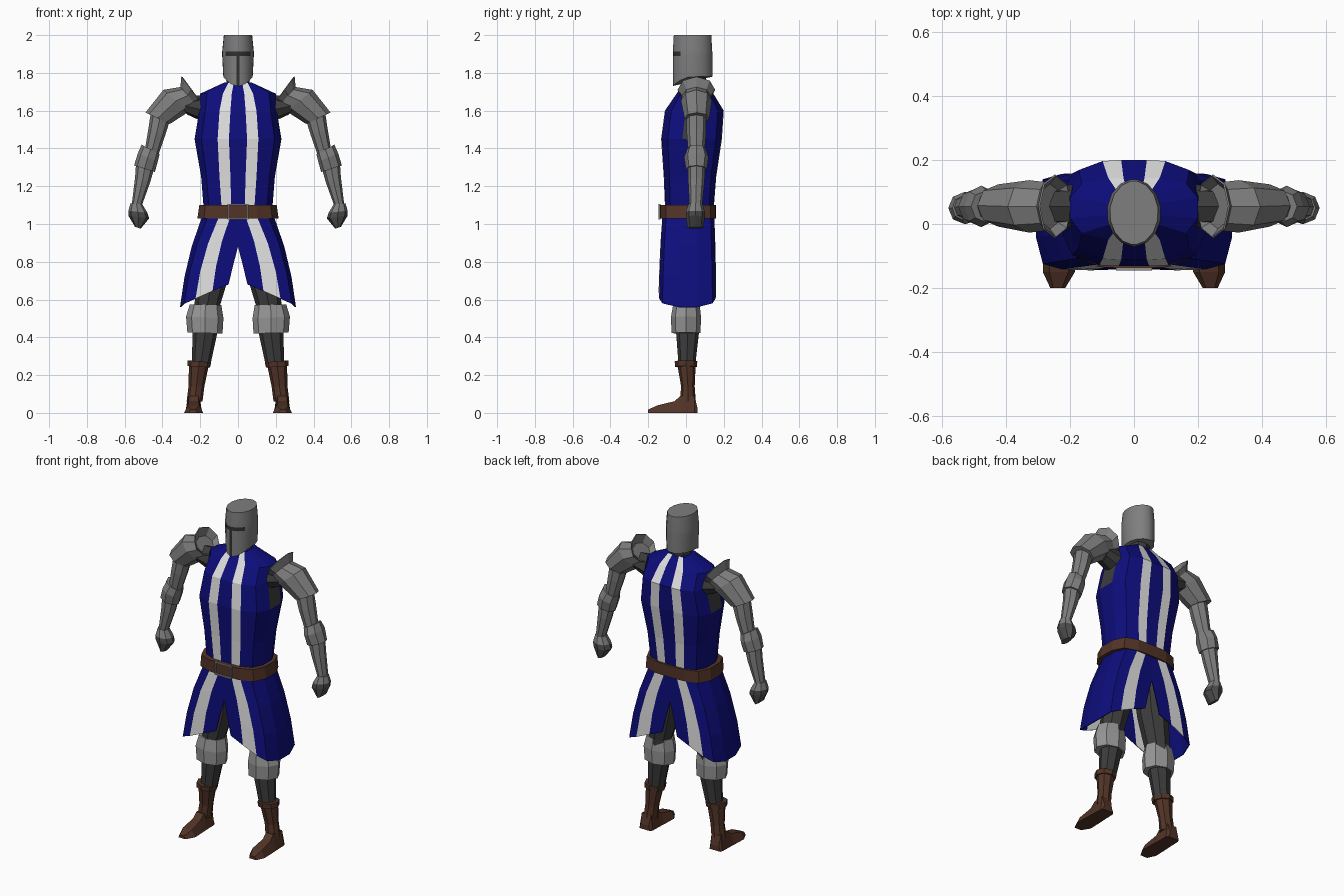
import bpy, bmesh, math
from math import sin, cos, pi, radians

if "Cube" in bpy.data.objects:
    bpy.data.objects.remove(bpy.data.objects["Cube"])


def material(name, r, g, b):
    m = bpy.data.materials.new(name)
    m.diffuse_color = (r, g, b, 1)
    m.use_nodes = True
    m.node_tree.nodes["Principled BSDF"].inputs["Base Color"].default_value = m.diffuse_color
    return m


STEEL = material("steel", 0.21, 0.21, 0.21)
LIGHT = material("light steel", 0.30, 0.30, 0.30)
MAIL = material("dark mail", 0.045, 0.045, 0.045)
GLOVE = material("dark glove", 0.075, 0.075, 0.075)
BLUE = material("blue cloth", 0.004, 0.004, 0.20)
WHITE = material("white cloth", 0.75, 0.75, 0.75)
LEATHER = material("brown leather", 0.085, 0.034, 0.02)
SLIT = material("visor slit", 0.03, 0.03, 0.03)


def loft(name, rings, mats, pick=None, closed=True, caps=True, mirror=True):
    """Skin a stack of rings; pick(row, column) gives the material index."""
    bm = bmesh.new()
    rows = [[bm.verts.new(p) for p in ring] for ring in rings]
    n = len(rows[0])
    for i in range(len(rows) - 1):
        for j in range(n if closed else n - 1):
            k = (j + 1) % n
            f = bm.faces.new((rows[i][j], rows[i + 1][j], rows[i + 1][k], rows[i][k]))
            f.material_index = pick(i, j) if pick else 0
    if caps:
        bm.faces.new(rows[0])
        bm.faces.new(rows[-1][::-1])
        if closed:
            bmesh.ops.recalc_face_normals(bm, faces=bm.faces)
    me = bpy.data.meshes.new(name)
    bm.to_mesh(me)
    bm.free()
    for m in mats:
        me.materials.append(m)
    ob = bpy.data.objects.new(name, me)
    bpy.context.collection.objects.link(ob)
    if mirror:
        ob.modifiers.new("mirror", 'MIRROR')
    return ob


def limb_ring(xi, zi, xo, zo, yc, ry, n=8):
    """Ellipse spanning an inner and an outer silhouette point."""
    ring = []
    for k in range(n):
        c, s = cos(2 * pi * k / n) / 2, sin(2 * pi * k / n)
        ring.append(((xi + xo) / 2 + (xo - xi) * c, yc + ry * s, (zi + zo) / 2 + (zo - zi) * c))
    return ring


def limb(name, mat, *rows, caps=True):
    return loft(name, [limb_ring(*r) for r in rows], [mat], caps=caps)


def body_ring(z, a, b, w, yf, yb):
    """Half cross-section, front to back; a and b are the stripe edges."""
    m, h = (yf + yb) / 2, (yb - yf) / 2
    return [(x, m + h * y, z) for x, y in (
        (0, -1), (a, -1), (b, -.98), (b + (w - b) * .7, -.78), (w, -.3),
        (w, .35), (b + (w - b) * .7, .8), (b, .98), (a, 1), (0, 1))]


# Tunic body with stripes and mail armholes
def tunic_colour(i, j):
    if j in (1, 7):
        return 1
    return 2 if j == 4 and i in (1, 2) else 0


loft("tunic_body", [body_ring(*r) for r in (
    (1.75, .022, .05, .07, -.01, .10),
    (1.69, .033, .08, .20, -.05, .145),
    (1.60, .040, .098, .205, -.112, .20),
    (1.45, .048, .108, .23, -.132, .19),
    (1.25, .040, .098, .195, -.118, .16),
    (1.06, .035, .085, .18, -.11, .145))],
    [BLUE, WHITE, MAIL], tunic_colour, closed=False)

# Flared skirt, split at front and back
top = [(.0, -.125), (.04, -.125), (.10, -.125), (.16, -.105), (.19, -.03),
       (.19, .06), (.16, .13), (.10, .15), (.04, .15), (0, .15)]
hem = [(.05, -.142, .68), (.135, -.145, .645), (.225, -.142, .605), (.285, -.125, .58), (.307, -.04, .56),
       (.307, .06, .56), (.285, .14, .58), (.225, .157, .605), (.135, .16, .645), (.05, .158, .68)]
rings = []
for f, g, cx, cz in ((0, 0, 0, 1.04), (.33, .47, 0, .88), (.67, .8, .026, .78), (1, 1, .05, .68)):
    ring = []
    for j, ((x0, y0), (x1, y1, z1)) in enumerate(zip(top, hem)):
        y = y0 + (y1 - y0) * g
        if j in (0, 9):
            ring.append((cx, y, cz))
        else:
            ring.append((x0 + (x1 - x0) * g, y, 1.04 + (z1 - 1.04) * f))
    rings.append(ring)
skirt = loft("tunic_skirt", rings, [BLUE, WHITE], lambda i, j: int(j in (1, 7)), closed=False, caps=False)
skirt.modifiers.new("thickness", 'SOLIDIFY').thickness = 0.005

# Belt and buckle frame
loft("belt", [body_ring(1.10, .04, .10, .205, -.138, .16),
              body_ring(1.03, .04, .10, .215, -.138, .16)], [LEATHER], closed=False)


def bar(name, x0, x1, z0, z1, mirror):
    ring = lambda z: [(x0, -.146, z), (x1, -.146, z), (x1, -.136, z), (x0, -.136, z)]
    loft(name, [ring(z1), ring(z0)], [LIGHT], mirror=mirror)


bar("buckle_side", .048, .056, 1.025, 1.105, True)
bar("buckle_top", -.056, .056, 1.097, 1.105, False)
bar("buckle_bottom", -.056, .056, 1.025, 1.033, False)

# Helmet with visor slit and dark centre line
half = [5, 28, 52, 76, 100, 125, 150, 172]
angles = [radians(a) for a in half + [360 - a for a in reversed(half)]]


def helmet_ring(z, rx, ry, dip=0):
    return [(rx * sin(a), .035 - ry * cos(a), z - dip * max(0, cos(a)) ** 2) for a in angles]


def helmet_colour(i, j):
    return int((i == 1 and j in (0, 1, 13, 14, 15)) or (i > 1 and j == 15))


helmet = loft("helmet", [helmet_ring(2.0, .076, .1), helmet_ring(1.912, .085, .105),
                         helmet_ring(1.89, .085, .105), helmet_ring(1.78, .079, .105, .05)],
              [STEEL, SLIT], helmet_colour, mirror=False)
bpy.context.view_layer.objects.active = helmet
helmet.select_set(True)
bpy.ops.object.shade_smooth_by_angle(angle=radians(35))

# Mail neck
loft("neck", [limb_ring(-.06, z, .06, z, .045, .06) for z in (1.82, 1.70)], [MAIL], mirror=False)

# Arms: mail sleeve, shoulder plate, upper arm, elbow plate, forearm, gauntlet, glove
limb("mail_sleeve", MAIL, (.14, 1.52, .20, 1.68, .055, .07), (.27, 1.58, .34, 1.68, .055, .06))
limb("shoulder_flange", STEEL, (.195, 1.64, .30, 1.78, .055, .10), (.225, 1.635, .305, 1.725, .055, .075),
     caps=False).modifiers.new("thickness", 'SOLIDIFY').thickness = .006
limb("shoulder_plate", STEEL, (.225, 1.635, .305, 1.725, .055, .075), (.26, 1.595, .395, 1.71, .055, .082),
     (.36, 1.53, .49, 1.59, .058, .066))
limb("upper_arm", STEEL, (.36, 1.55, .46, 1.60, .055, .052), (.385, 1.47, .475, 1.50, .055, .052),
     (.42, 1.37, .49, 1.41, .055, .044))
limb("elbow_plate", STEEL, (.415, 1.37, .51, 1.42, .055, .05), (.425, 1.33, .53, 1.375, .055, .065),
     (.44, 1.275, .55, 1.31, .055, .056))
limb("forearm", STEEL, (.445, 1.29, .54, 1.32, .055, .046), (.465, 1.22, .545, 1.245, .055, .044),
     (.512, 1.09, .563, 1.10, .052, .034))
limb("gauntlet", STEEL, (.507, 1.105, .568, 1.11, .05, .036), (.48, 1.06, .581, 1.07, .05, .05))
limb("glove", GLOVE, (.48, 1.06, .581, 1.07, .05, .05), (.47, 1.03, .581, 1.045, .05, .05),
     (.515, .975, .545, .985, .05, .042))

# Legs, knee plates and boots
limb("leg", MAIL, (.01, 1.0, .17, 1.0, .01, .10), (.04, .75, .22, .75, .01, .085),
     (.095, .57, .23, .57, .005, .07), (.11, .42, .24, .42, .008, .06), (.145, .26, .245, .26, .005, .045))
limb("knee_plate", LIGHT, (.088, .57, .255, .575, .002, .07), (.077, .50, .275, .51, .0, .08),
     (.082, .42, .268, .425, .0, .076))
limb("boot_cuff", LEATHER, (.142, .268, .268, .278, .0, .06), (.148, .24, .268, .248, .0, .058))
limb("boot_shaft", LEATHER, (.155, .25, .26, .25, .003, .048), (.178, .14, .262, .14, .01, .036),
     (.188, .06, .272, .06, .01, .042))
loft("boot_foot", [[(x0, y, 0), (x1, y, 0), (x1 - t, y, z), (x0 + t, y, z)] for y, x0, x1, z, t in (
    (.06, .20, .272, .03, .01), (.045, .192, .278, .09, .012), (-.03, .19, .28, .09, .02),
    (-.06, .188, .282, .062, .022), (-.15, .185, .285, .04, .02), (-.2, .215, .262, .018, .01))], [LEATHER])
